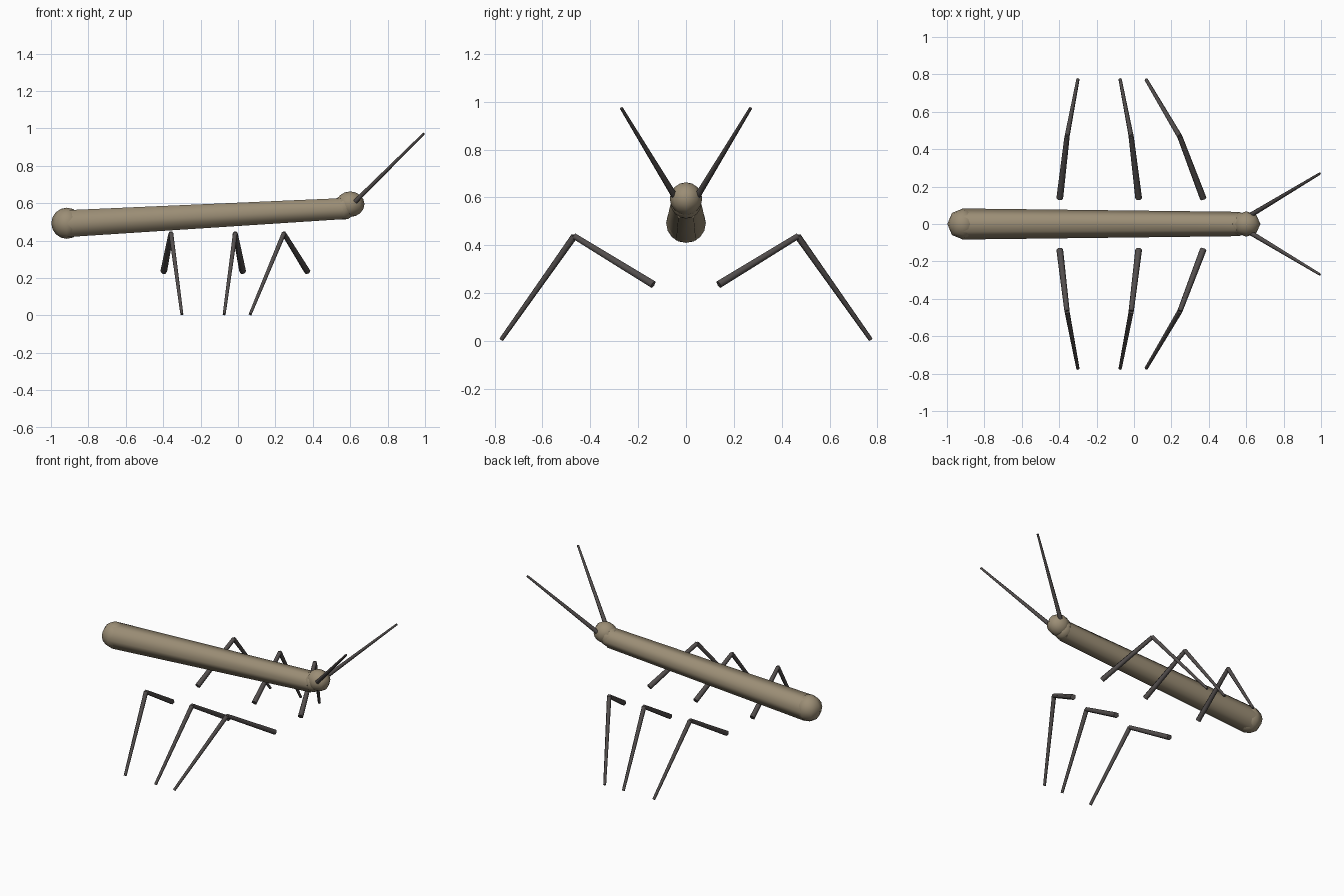
import bpy, bmesh, math
from mathutils import Vector

if "Cube" in bpy.data.objects:
    bpy.data.objects.remove(bpy.data.objects["Cube"], do_unlink=True)


def material(name, colour):
    mat = bpy.data.materials.new(name)
    mat.use_nodes = True
    mat.diffuse_color = (*colour, 1)
    mat.node_tree.nodes["Principled BSDF"].inputs["Base Color"].default_value = (*colour, 1)
    return mat


TAN = material("bark_tan", (0.33, 0.27, 0.18))
DARK = material("dark_grey", (0.085, 0.075, 0.073))


def finish(name, bm, mat):
    bmesh.ops.recalc_face_normals(bm, faces=bm.faces)
    mesh = bpy.data.meshes.new(name)
    bm.to_mesh(mesh)
    bm.free()
    mesh.materials.append(mat)
    mesh.shade_smooth()
    obj = bpy.data.objects.new(name, mesh)
    bpy.context.collection.objects.link(obj)
    bpy.context.view_layer.objects.active = obj
    bpy.ops.object.select_all(action="DESELECT")
    obj.select_set(True)
    bpy.ops.object.shade_smooth_by_angle(angle=math.radians(65))
    return obj


def add_tube(bm, start, end, r1, r2, sides=6):
    """Tapered, capped tube with a corner pointing sideways."""
    a, b = Vector(start), Vector(end)
    d = (b - a).normalized()
    ref = Vector((0, 1, 0)) if abs(d.y) < 0.7 else Vector((1, 0, 0))
    u = (ref - d * ref.dot(d)).normalized()
    v = d.cross(u)
    rings = []
    for centre, r in ((a, r1), (b, r2)):
        angles = [math.tau * i / sides for i in range(sides)]
        rings.append([bm.verts.new(centre + (u * math.cos(t) + v * math.sin(t)) * r)
                      for t in angles])
    for i in range(sides):
        j = (i + 1) % sides
        bm.faces.new((rings[0][i], rings[0][j], rings[1][j], rings[1][i]))
    bm.faces.new(rings[0])
    bm.faces.new(rings[1])


def ball(name, centre, radius, stretch=1.0):
    bm = bmesh.new()
    bmesh.ops.create_uvsphere(bm, u_segments=8, v_segments=8, radius=radius)
    for v in bm.verts:
        v.co.x *= stretch
        v.co += Vector(centre)
    return finish(name, bm, TAN)


# Slender tapered body with rounded ends
bm = bmesh.new()
add_tube(bm, (-0.915, 0, 0.491), (0.56, 0, 0.571), 0.083, 0.065)
finish("body", bm, TAN)
ball("tail_end", (-0.915, 0, 0.493), 0.083)
ball("neck", (0.565, 0, 0.576), 0.064)
ball("head", (0.6, 0, 0.595), 0.068, 1.12)

# Hip, knee and foot x positions for each pair of legs
legs = {"front": (0.37, 0.245, 0.065),
        "middle": (0.025, -0.015, -0.074),
        "rear": (-0.397, -0.358, -0.3)}

for side, s in (("left", 1), ("right", -1)):
    for pair, (hip, knee, foot) in legs.items():
        bm = bmesh.new()
        joint = (knee, s * 0.467, 0.438)
        add_tube(bm, (hip, s * 0.137, 0.236), joint, 0.018, 0.014)
        add_tube(bm, joint, (foot, s * 0.772, 0.006), 0.014, 0.009)
        finish(f"{pair}_leg_{side}", bm, DARK)

# Antennae sweeping forward and outward, left and right of the head
for name, s in (("antenna_a", 1), ("antenna_b", -1)):
    bm = bmesh.new()
    add_tube(bm, (0.628, s * 0.05, 0.61), (0.994, s * 0.27, 0.973), 0.014, 0.007)
    finish(name, bm, DARK)
